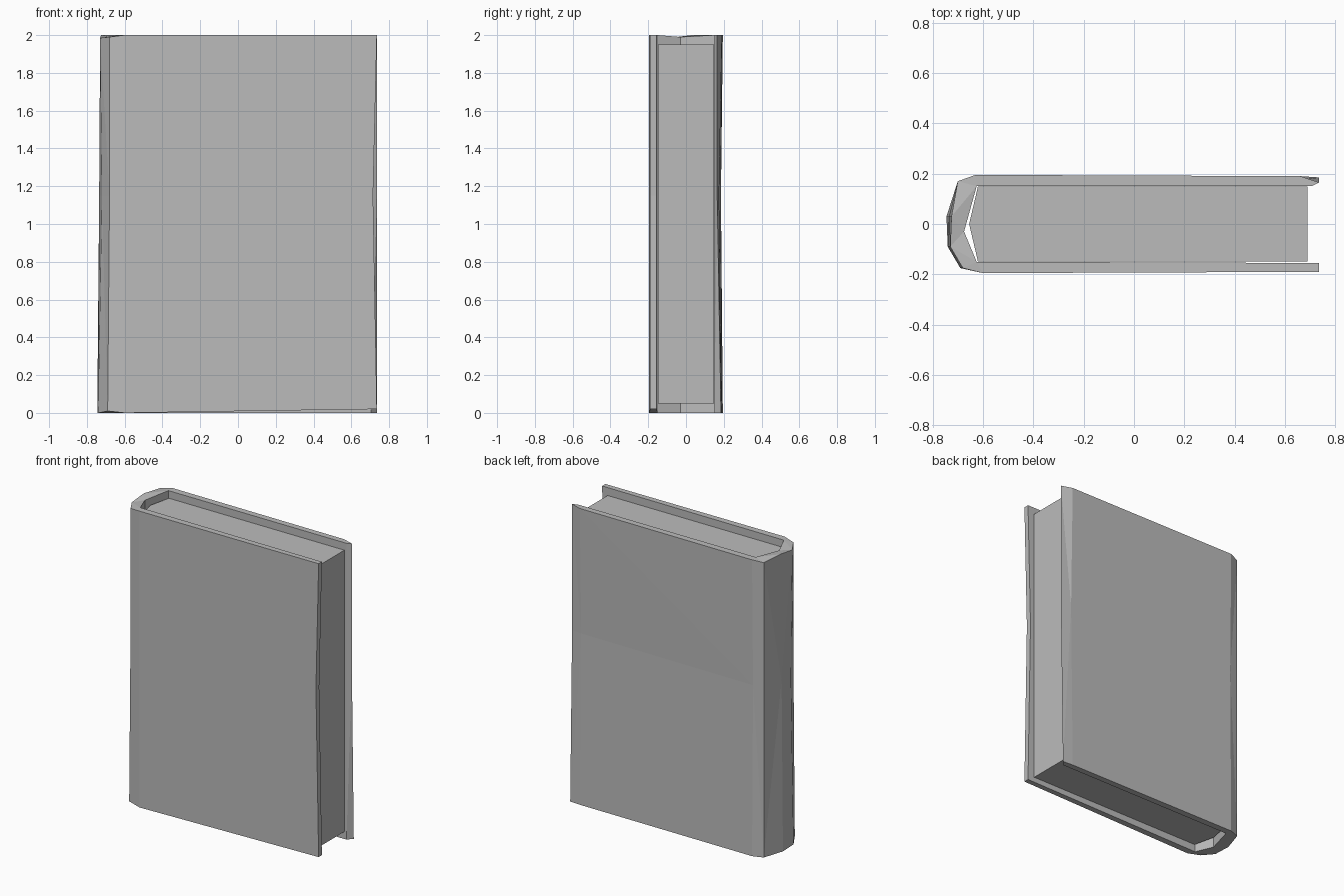
import bpy
import bmesh

default_cube = bpy.data.objects.get("Cube")
if default_cube:
    bpy.data.objects.remove(default_cube, do_unlink=True)

GREY = (0.5, 0.5, 0.5, 1.0)
material = bpy.data.materials.new("plain grey")
material.use_nodes = True
material.diffuse_color = GREY
material.node_tree.nodes["Principled BSDF"].inputs["Base Color"].default_value = GREY


def loft(name, sections):
    """Join stacked closed outlines of equal length and cap both ends."""
    bm = bmesh.new()
    rings = [[bm.verts.new(point) for point in section] for section in sections]
    for lower, upper in zip(rings, rings[1:]):
        for i in range(len(lower)):
            j = (i + 1) % len(lower)
            bm.faces.new((lower[i], lower[j], upper[j], upper[i]))
    bm.faces.new(rings[0])
    bm.faces.new(rings[-1])
    bmesh.ops.triangulate(bm, faces=bm.faces[:])
    bmesh.ops.recalc_face_normals(bm, faces=bm.faces[:])
    mesh = bpy.data.meshes.new(name)
    bm.to_mesh(mesh)
    bm.free()
    mesh.materials.append(material)
    book_part = bpy.data.objects.new(name, mesh)
    bpy.context.collection.objects.link(book_part)
    return book_part


# Cover outline: named corners from the front board, around the spine, to the back board
cover_outline = {
    "front_tip": (0.735, -0.19),
    "front_hinge": (-0.6, -0.195),
    "spine_front": (-0.68, -0.175),
    "spine_middle": (-0.73, -0.09),
    "spine_crown": (-0.725, 0.03),
    "spine_back": (-0.7, 0.17),
    "back_hinge": (-0.63, 0.195),
    "back_bevel": (0.66, 0.19),
    "back_tip": (0.735, 0.165),
    "inner_back_tip": (0.705, 0.15),
    "inner_back": (-0.625, 0.15),
    "inner_spine": (-0.675, -0.03),
    "inner_front": (-0.625, -0.15),
    "inner_front_tip": (0.735, -0.155),
}


def cover_section(z, shifts):
    """Place the outline at a height, with small offsets that make it look worn."""
    section = []
    for corner, (x, y) in cover_outline.items():
        dx, dy, dz = shifts.get(corner, (0, 0, 0))
        section.append((x + dx, y + dy, z + dz))
    return section


bottom_wear = {
    "front_tip": (0, 0, 0.02),
    "inner_front_tip": (0, 0, 0.02),
    "spine_front": (-0.01, 0, 0.01),
    "spine_crown": (-0.02, 0, 0),
    "spine_middle": (-0.01, 0, 0),
    "back_tip": (0, 0.02, 0),
}
middle_wear = {
    "front_tip": (-0.02, 0, 0),
    "inner_front_tip": (-0.02, 0, 0),
    "spine_middle": (0.01, 0, 0),
    "spine_crown": (-0.01, 0, 0),
    "back_hinge": (0, -0.01, 0),
    "back_bevel": (0, -0.015, 0),
}
top_wear = {
    "spine_front": (0, 0, -0.01),
    "spine_middle": (0, 0, -0.015),
    "spine_back": (0, 0, -0.01),
    "inner_spine": (0, 0, -0.01),
}

# Cover: both boards and the spine in one sleeve
loft("book_cover", [
    cover_section(0, bottom_wear),
    cover_section(1.15, middle_wear),
    cover_section(2, top_wear),
])

# Pages: block set back from the edges of the cover, pointed toward the spine
page_outline = [(0.69, -0.149), (-0.62, -0.149), (-0.655, 0), (-0.62, 0.149), (0.69, 0.149)]
loft("page_block", [[(x, y, z) for x, y in page_outline] for z in (0.05, 1.95)])
